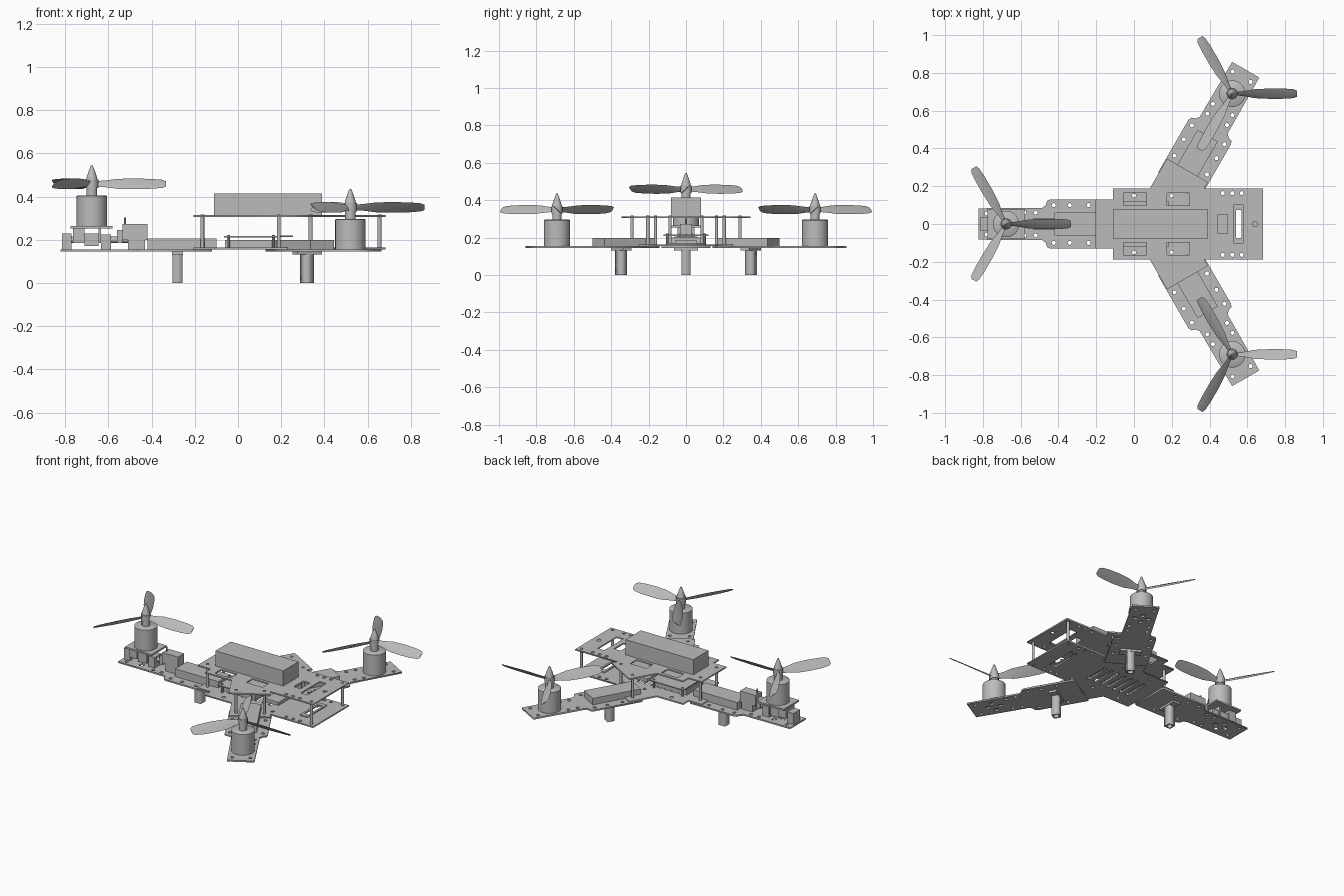
import bpy, bmesh, math
from mathutils import Matrix, Vector

if "Cube" in bpy.data.objects:
    bpy.data.objects.remove(bpy.data.objects["Cube"])

grey = bpy.data.materials.new("frame grey")
grey.diffuse_color = (0.5, 0.5, 0.5, 1)
grey.use_nodes = True
grey.node_tree.nodes["Principled BSDF"].inputs["Base Color"].default_value = grey.diffuse_color
CENTRE = Matrix.Translation((0.12, 0, 0))
I = Matrix()


def add(name, bm, mat=I, smooth=False):
    me = bpy.data.meshes.new(name)
    bmesh.ops.recalc_face_normals(bm, faces=bm.faces)
    bm.to_mesh(me)
    bm.free()
    me.transform(mat)
    me.materials.append(grey)
    ob = bpy.data.objects.new(name, me)
    bpy.context.collection.objects.link(ob)
    if smooth:
        bpy.ops.object.select_all(action='DESELECT')
        ob.select_set(True)
        bpy.context.view_layer.objects.active = ob
        bpy.ops.object.shade_smooth_by_angle(angle=math.radians(40))
    return ob


def box(name, x, y, z, mat=I):
    bm = bmesh.new()
    bmesh.ops.create_cube(bm, size=1)
    for v in bm.verts:
        for i, r in enumerate((x, y, z)):
            v.co[i] = r[0] if v.co[i] < 0 else r[1]
    return add(name, bm, mat)


def lathe(name, profile, mat=I, n=24):
    """Revolve (radius, height) points around z."""
    bm = bmesh.new()
    vs = [bm.verts.new((r, 0, z)) for r, z in profile]
    es = [bm.edges.new(p) for p in zip(vs, vs[1:])]
    bmesh.ops.spin(bm, geom=vs + es, cent=(0, 0, 0), axis=(0, 0, 1),
                   angle=2 * math.pi, steps=n)
    bmesh.ops.remove_doubles(bm, verts=bm.verts, dist=0.0005)
    return add(name, bm, mat, True)


def rod(name, r, a, b, n=12):
    a, b = Vector(a), Vector(b)
    rot = (b - a).to_track_quat('Z', 'Y').to_matrix().to_4x4()
    h = (b - a).length
    return lathe(name, [(0, 0), (r, 0), (r, h), (0, h)], Matrix.Translation(a) @ rot, n)


def rect(x0, x1, y0, y1):
    return [(x0, y0), (x1, y0), (x1, y1), (x0, y1)]


def hole(x, y, r=0.011, n=10):
    return [(x + r * math.cos(2 * math.pi * i / n), y + r * math.sin(2 * math.pi * i / n))
            for i in range(n)]


def plate(name, loops, z0, z1, mat=I):
    """Flat sheet from an outline followed by its cut-outs."""
    cu = bpy.data.curves.new(name, 'CURVE')
    cu.dimensions, cu.fill_mode, cu.extrude = '2D', 'BOTH', (z1 - z0) / 2
    for pts in loops:
        sp = cu.splines.new('POLY')
        sp.points.add(len(pts) - 1)
        for p, co in zip(sp.points, pts):
            p.co = (co[0], co[1], 0, 1)
        sp.use_cyclic_u = True
    tmp = bpy.data.objects.new(name + " curve", cu)
    bpy.context.collection.objects.link(tmp)
    bpy.context.view_layer.update()
    me = tmp.evaluated_get(bpy.context.evaluated_depsgraph_get()).to_mesh()
    bm = bmesh.new()
    bm.from_mesh(me)
    bmesh.ops.remove_doubles(bm, verts=bm.verts, dist=0.0001)
    bpy.data.objects.remove(tmp)
    return add(name, bm, mat @ Matrix.Translation((0, 0, (z0 + z1) / 2)))


def propeller(x, y, z, hand):
    """Three twisted blades, hub and pointed nut."""
    stations = [(0.015, 0.03, 55), (0.06, 0.04, 50), (0.12, 0.066, 44), (0.2, 0.074, 42),
                (0.28, 0.07, 40), (0.325, 0.06, 39), (0.343, 0.04, 38)]
    for k in range(3):
        bm = bmesh.new()
        rings = []
        for r, w, deg in stations:
            a = math.radians(deg) * hand
            c, s = math.cos(a), math.sin(a)
            section = [(-w / 2, 0), (0, 0.004), (w / 2, 0), (0, -0.002)]
            rings.append([bm.verts.new((r, p * c - q * s, p * s + q * c)) for p, q in section])
        for A, B in zip(rings, rings[1:]):
            for i in range(4):
                bm.faces.new((A[i], A[i - 1], B[i - 1], B[i]))
        bm.faces.new(rings[0])
        bm.faces.new(rings[-1])
        add("propeller_blade", bm, Matrix.Translation((x, y, z)) @
            Matrix.Rotation(k * math.tau / 3, 4, 'Z'), True)
    lathe("propeller_hub", [(0, -0.062), (0.025, -0.062), (0.025, -0.02), (0.03, -0.02), (0.03, 0.02),
                            (0.026, 0.02), (0.024, 0.03), (0.014, 0.06), (0.004, 0.086), (0, 0.086)],
          Matrix.Translation((x, y, z)))


# Three-armed upper and lower body sheets
half = [(0.683, 0.187), (0.371, 0.187), (0.392, 0.221), (0.175, 0.346), (0.083, 0.187),
        (-0.11, 0.187), (-0.11, 0.13), (-0.205, 0.13)]
outline = half + [(x, -y) for x, y in reversed(half)]
arm_angles = [math.radians(a) for a in (60, -60, 180)]
posts = [(0.655, 0.163), (0.655, -0.163)]
for a in arm_angles:
    for v in (-0.085, 0.085):
        p = CENTRE @ Matrix.Rotation(a, 4, 'Z') @ Vector((0.285, v, 0))
        posts.append((p.x, p.y))
top = [outline, rect(0.53, 0.58, -0.1, 0.1), rect(0.445, 0.495, -0.05, 0.05), hole(0.64, 0, 0.014)]
bottom = [outline, rect(0.53, 0.58, -0.1, 0.1)]
for s in (-1, 1):
    for x0, x1 in ((-0.055, 0.065), (0.175, 0.295)):
        top.append(rect(x0, x1, *sorted((s * 0.098, s * 0.165))))
    for x in (0.47, 0.52, 0.57):
        top.append(hole(x, s * 0.163))
        bottom.append(hole(x, s * 0.163))
    for x in (0.36, 0.2, 0.0):
        bottom.append(hole(x, s * 0.15))
for i in range(7):
    x = -0.02 + i * 0.05
    bottom.append(rect(x, x + 0.02, -0.085, 0.085))
plate("top_plate", top, 0.305, 0.314)
plate("bottom_plate", bottom, 0.155, 0.164)
for x, y in posts:
    rod("standoff", 0.009, (x, y, 0.15), (x, y, 0.318), 10)

# Battery
box("battery", (-0.11, 0.388), (-0.08, 0.08), (0.314, 0.415))

# Flight electronics between the sheets
box("control_unit", (-0.06, 0.18), (-0.08, 0.08), (0.165, 0.2))
box("control_board", (-0.065, 0.185), (-0.12, 0.12), (0.21, 0.217))
for x in (-0.045, 0.165):
    for y in (-0.1, 0.1):
        rod("board_spacer", 0.007, (x, y, 0.16), (x, y, 0.222), 8)
rod("antenna", 0.003, (0.18, 0, 0.216), (0.255, 0, 0.216), 6)
box("receiver", (0.24, 0.34), (-0.06, 0.06), (0.164, 0.185))
plate("camera_slot_frame", [rect(0.527, 0.583, -0.103, 0.103), rect(0.54, 0.57, -0.075, 0.075)],
      0.164, 0.172)

# Arms with speed controllers, landing feet
arm_half = [(0.24, 0.13), (0.563, 0.13), (0.58, 0.122), (0.587, 0.1), (0.605, 0.086), (0.943, 0.083)]
arm_outline = arm_half + [(u, -v) for u, v in reversed(arm_half)]
for k, a in enumerate(arm_angles):
    M = CENTRE @ Matrix.Rotation(a, 4, 'Z')
    cuts = [hole(u, s * v) for s in (-1, 1)
            for u, v in ((0.36, 0.1), (0.46, 0.1), (0.545, 0.1), (0.64, 0.06), (0.7, 0.06), (0.9, 0.055))]
    cuts += [rect(0.785, 0.81, s * 0.04 - 0.015, s * 0.04 + 0.015) for s in (-1, 1)]
    cuts += [rect(u, u + 0.03, -0.012, 0.012) for u in (0.745, 0.82)]
    plate("arm", [arm_outline] + cuts, 0.145, 0.155, M)
    lift = 0.008 if k == 2 else 0
    box("speed_controller", (0.22, 0.54), (-0.062, 0.062), (0.155, 0.198 + lift), M)
    box("foot_bracket", (0.375, 0.425), (-0.065, 0.065), (0.132, 0.145), M)
    plate("landing_foot", [rect(0.377, 0.423, -0.024, 0.024), rect(0.385, 0.415, -0.016, 0.016)],
          0.0, 0.135, M)

# Motors and propellers
for x, y, z, hand in ((0.52, 0.69, 0.155, 1), (0.52, -0.69, 0.155, -1), (-0.677, 0, 0.264, 1)):
    lathe("motor", [(0, 0), (0.07, 0), (0.07, 0.138), (0.066, 0.141), (0, 0.141)],
          Matrix.Translation((x, y, z)), 32)
    propeller(x, y, z + 0.195, hand)

# Tilting tail mount
box("tilt_plate", (-0.775, -0.58), (-0.08, 0.08), (0.253, 0.264))
rod("tilt_shaft", 0.014, (-0.815, 0, 0.2), (-0.5, 0, 0.2))
for x0, x1, w, z0, z1 in ((-0.815, -0.77, 0.035, 0.155, 0.228), (-0.71, -0.645, 0.035, 0.17, 0.23),
                          (-0.635, -0.588, 0.035, 0.155, 0.225), (-0.56, -0.535, 0.025, 0.185, 0.245)):
    box("hinge_block", (x0, x1), (-w, w), (z0, z1))
for x0, x1 in ((-0.765, -0.71), (-0.645, -0.635)):
    box("tilt_bracket", (x0, x1), (-0.045, 0.045), (0.185, 0.253))
box("servo", (-0.535, -0.418), (-0.032, 0.032), (0.2, 0.272))
box("servo_base", (-0.51, -0.43), (-0.03, 0.03), (0.155, 0.2))
rod("servo_horn", 0.005, (-0.523, 0.0, 0.26), (-0.523, 0.0, 0.302), 8)
